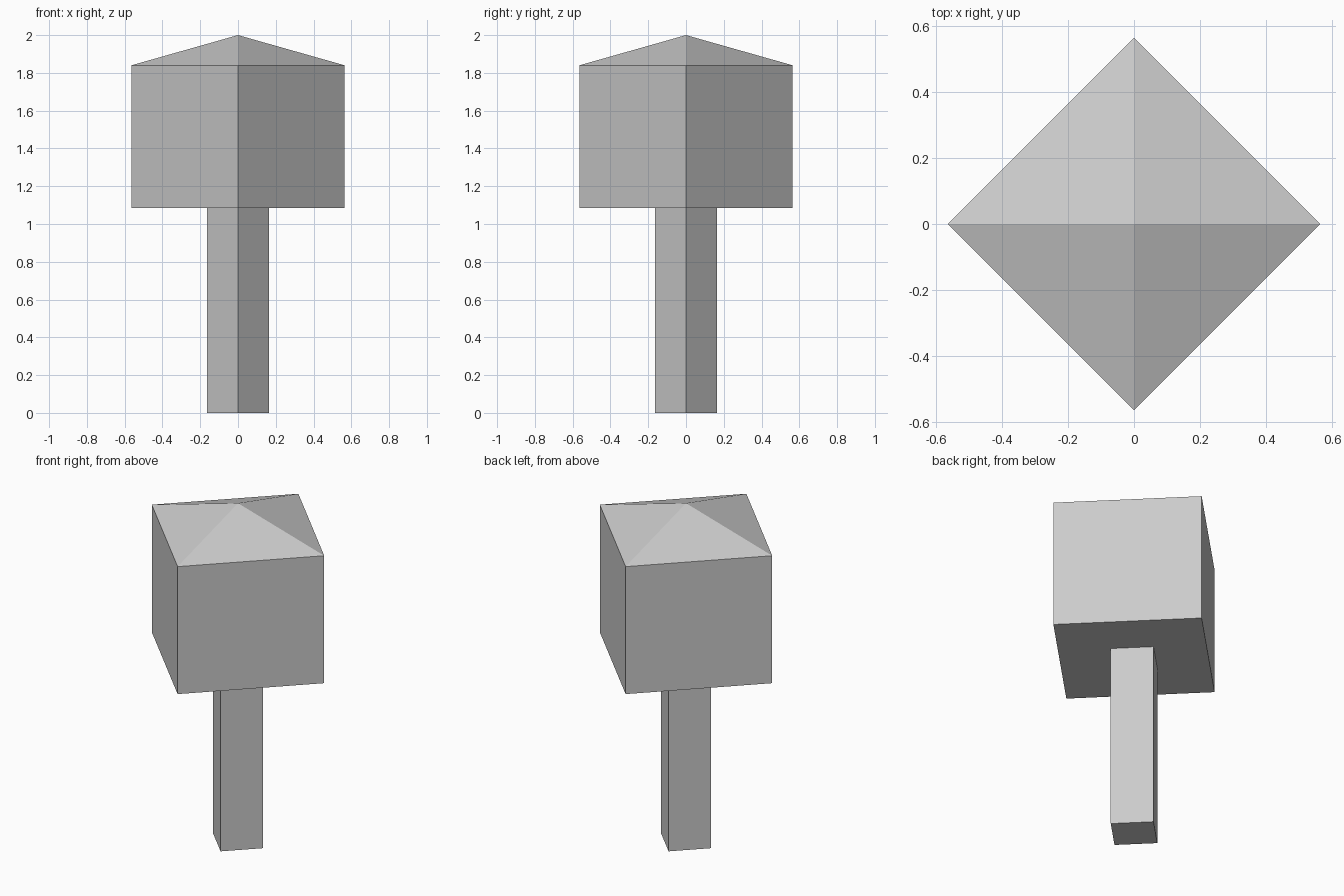
import bpy, bmesh
from math import cos, sin, pi

if "Cube" in bpy.data.objects:
    bpy.data.objects.remove(bpy.data.objects["Cube"])

SIDES = 4  # corners point along the x and y axes


def turned(name, profile):
    """Spin a (radius, height) profile into a flat four-sided solid."""
    bm = bmesh.new()
    rings = []
    for r, z in profile:
        n = SIDES if r > 0 else 1
        rings.append([bm.verts.new((r * cos(2 * pi * i / SIDES), r * sin(2 * pi * i / SIDES), z))
                      for i in range(n)])
    for low, high in zip(rings, rings[1:]):
        for i in range(SIDES):
            j = (i + 1) % SIDES
            top = [high[0]] if len(high) == 1 else [high[j], high[i]]
            bm.faces.new([low[i], low[j]] + top)
    # Close flat ends
    for ring in (rings[0], rings[-1]):
        if len(ring) > 1:
            bm.faces.new(ring)
    bmesh.ops.recalc_face_normals(bm, faces=bm.faces)
    mesh = bpy.data.meshes.new(name)
    bm.to_mesh(mesh)
    bm.free()
    obj = bpy.data.objects.new(name, mesh)
    bpy.context.collection.objects.link(obj)
    return obj


# Square post
turned("post", [(0.163, 0), (0.163, 1.085)])

# Block-shaped head with a low pyramid top
turned("head", [(0.565, 1.085), (0.565, 1.84), (0, 2.0)])
